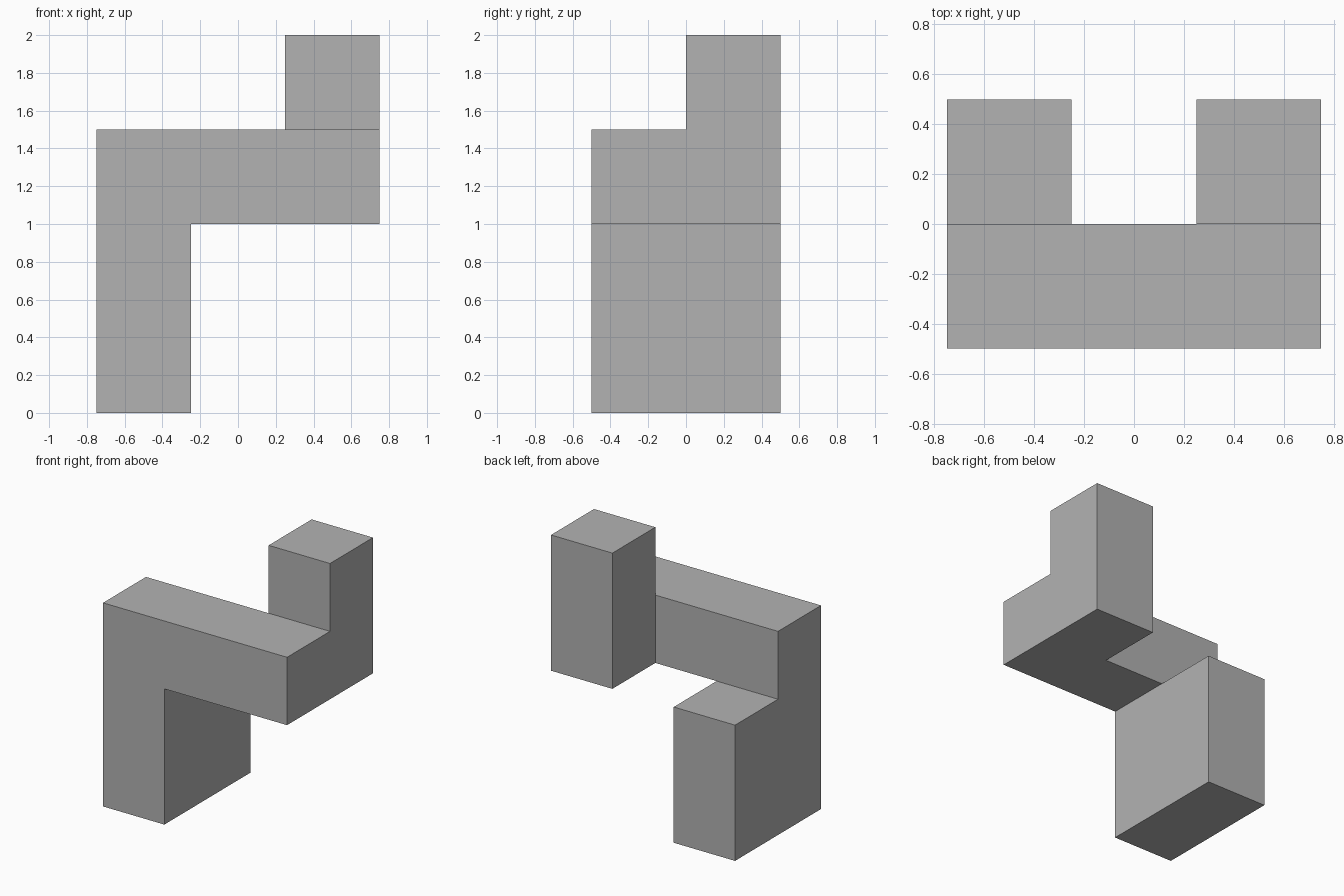
import bpy
import bmesh
from mathutils import Vector

cube = bpy.data.objects.get("Cube")
if cube:
    bpy.data.objects.remove(cube, do_unlink=True)

CELL = 0.5
ORIGIN = Vector((-0.75, -0.5, 0.0))

# Single flat colour
grey = bpy.data.materials.new("mid_grey")
grey.use_nodes = True
colour = (0.448, 0.448, 0.448, 1.0)
grey.diffuse_color = colour
grey.node_tree.nodes["Principled BSDF"].inputs["Base Color"].default_value = colour


def block(corner, size):
    """Set of grid cells filled by a box."""
    return {(corner[0] + i, corner[1] + j, corner[2] + k)
            for i in range(size[0]) for j in range(size[1]) for k in range(size[2])}


# Parts: deep pillar, front beam, rear post
pillar = block((0, 0, 0), (1, 2, 2))
beam = block((0, 0, 2), (3, 1, 1))
post = block((2, 1, 2), (1, 1, 2))
cells = pillar | beam | post

# Outer skin: one quad on every cell side without a neighbour
bm = bmesh.new()
for cell in cells:
    centre = ORIGIN + (Vector(cell) + Vector((0.5, 0.5, 0.5))) * CELL
    for axis in range(3):
        for sign in (-1, 1):
            near = list(cell)
            near[axis] += sign
            if tuple(near) in cells:
                continue
            normal, u, v = Vector(), Vector(), Vector()
            normal[axis] = sign
            u[(axis + 1) % 3] = 1
            v[(axis + 2) % 3] = sign
            ring = (-u - v, u - v, u + v, v - u)
            bm.faces.new([bm.verts.new(centre + (normal + c) * CELL / 2) for c in ring])

# Weld the quads and merge coplanar ones into clean faces
bmesh.ops.remove_doubles(bm, verts=bm.verts[:], dist=0.001)
bmesh.ops.dissolve_limit(bm, angle_limit=0.01, verts=bm.verts[:], edges=bm.edges[:])
bmesh.ops.recalc_face_normals(bm, faces=bm.faces[:])

mesh = bpy.data.meshes.new("stepped_block")
bm.to_mesh(mesh)
bm.free()
mesh.materials.append(grey)
obj = bpy.data.objects.new("stepped_block", mesh)
bpy.context.collection.objects.link(obj)
